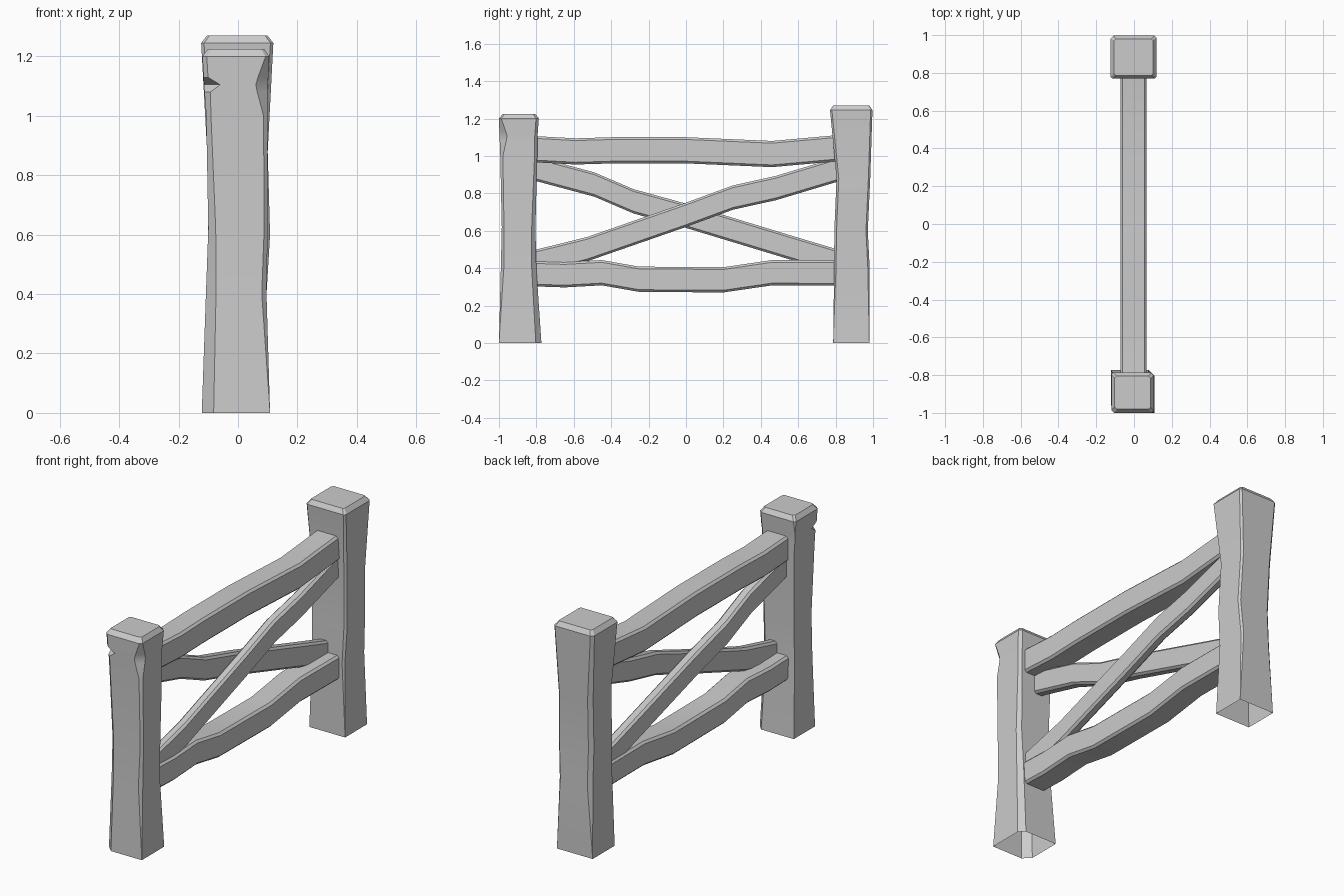
import bpy
import bmesh
import math

cube = bpy.data.objects.get("Cube")
if cube:
    bpy.data.objects.remove(cube)

# One flat grey for the whole fence
grey = bpy.data.materials.new("plain_grey")
grey.use_nodes = True
colour = (0.6, 0.6, 0.6, 1)
grey.diffuse_color = colour
grey.node_tree.nodes["Principled BSDF"].inputs["Base Color"].default_value = colour


def chamfered_rectangle(u0, u1, v0, v1, cuts):
    """Eight outline points; cuts run counter-clockwise from the (u0, v0) corner."""
    a, b, c, d = cuts
    return [(u0, v0 + a), (u0 + a, v0), (u1 - b, v0), (u1, v0 + b),
            (u1, v1 - c), (u1 - c, v1), (u0 + d, v1), (u0, v1 - d)]


def loft(name, rings, cap_start):
    """Skin the rings into one hewn timber."""
    bm = bmesh.new()
    loops = [[bm.verts.new(p) for p in ring] for ring in rings]
    for low, high in zip(loops, loops[1:]):
        for i in range(len(low)):
            j = (i + 1) % len(low)
            bm.faces.new((low[i], low[j], high[j], high[i]))
    bm.faces.new(loops[-1])
    if cap_start:
        bm.faces.new(loops[0][::-1])
    bmesh.ops.remove_doubles(bm, verts=bm.verts, dist=0.0005)
    bmesh.ops.recalc_face_normals(bm, faces=bm.faces)
    mesh = bpy.data.meshes.new(name)
    bm.to_mesh(mesh)
    bm.free()
    mesh.materials.append(grey)
    obj = bpy.data.objects.new(name, mesh)
    bpy.context.collection.objects.link(obj)
    bpy.ops.object.select_all(action="DESELECT")
    obj.select_set(True)
    bpy.context.view_layer.objects.active = obj
    bpy.ops.object.shade_smooth_by_angle(angle=math.radians(25))
    return obj


def post(name, sections):
    """Upright post, hollow at the foot: (z, x range, y range, corner cuts)."""
    rings = []
    for z, xs, ys, cuts in sections:
        rings.append([(x, y, z) for x, y in chamfered_rectangle(*xs, *ys, cuts)])
    loft(name, rings, cap_start=False)


def rail(name, xs, thickness, path, cut=0.012):
    """Bent plank along y: path holds (y, height of the upper edge)."""
    rings = []
    for y, top in path:
        outline = chamfered_rectangle(*xs, top - thickness, top, [cut] * 4)
        rings.append([(x, y, z) for x, z in outline])
    loft(name, rings, cap_start=True)


# Front post, with a notch in one corner and a chip in the next
post("front_post", [
    (0, (-.122, .108), (-1, -.773), (.04, 0, .03, 0)),
    (.4, (-.108, .096), (-.99, -.8), (.034, .016, .025, 0)),
    (.62, (-.1, .1), (-.985, -.805), (.025, .012, .02, 0)),
    (1, (-.107, .1), (-.993, -.795), (.016, .014, .015, 0)),
    (1.08, (-.113, .1), (-.996, -.795), (.02, .035, .015, 0)),
    (1.105, (-.115, .1), (-.997, -.794), (.055, .04, .015, 0)),
    (1.13, (-.116, .102), (-.998, -.792), (.015, .035, .015, 0)),
    (1.2, (-.12, .105), (-1, -.787), (.015, .012, .015, .01)),
    (1.225, (-.102, .088), (-.98, -.805), (.012, .01, .012, .01)),
])

# Back post, taller and squarer
post("back_post", [
    (0, (-.112, .108), (.787, .98), (0, 0, 0, 0)),
    (.4, (-.1, .096), (.792, .982), (0, .01, .01, .02)),
    (.6, (-.1, .108), (.793, .972), (0, .012, .01, .02)),
    (.88, (-.104, .1), (.805, .985), (0, .012, .01, .02)),
    (1.245, (-.124, .119), (.77, .997), (.01, .01, .01, .015)),
    (1.27, (-.105, .1), (.787, .98), (.008, .008, .008, .01)),
])

# Level rails
rail("top_rail", (-.072, .067), .14, [
    (-.83, 1.107), (-.59, 1.094), (-.39, 1.1), (0, 1.1), (.46, 1.08), (.83, 1.113)])
rail("bottom_rail", (-.07, .067), .135, [
    (-.83, .438), (-.65, .432), (-.45, .443), (-.25, .408),
    (.2, .405), (.46, .443), (.83, .441)])

# Crossed braces, one on each side of the centre line
rail("rising_brace", (0, .056), .13, [
    (-.83, .492), (-.53, .566), (0, .75), (.25, .842), (.48, .893), (.83, .998)])
rail("falling_brace", (-.06, 0), .13, [
    (-.83, 1.003), (-.49, .912), (-.28, .822), (0, .745), (.55, .578), (.83, .494)])
